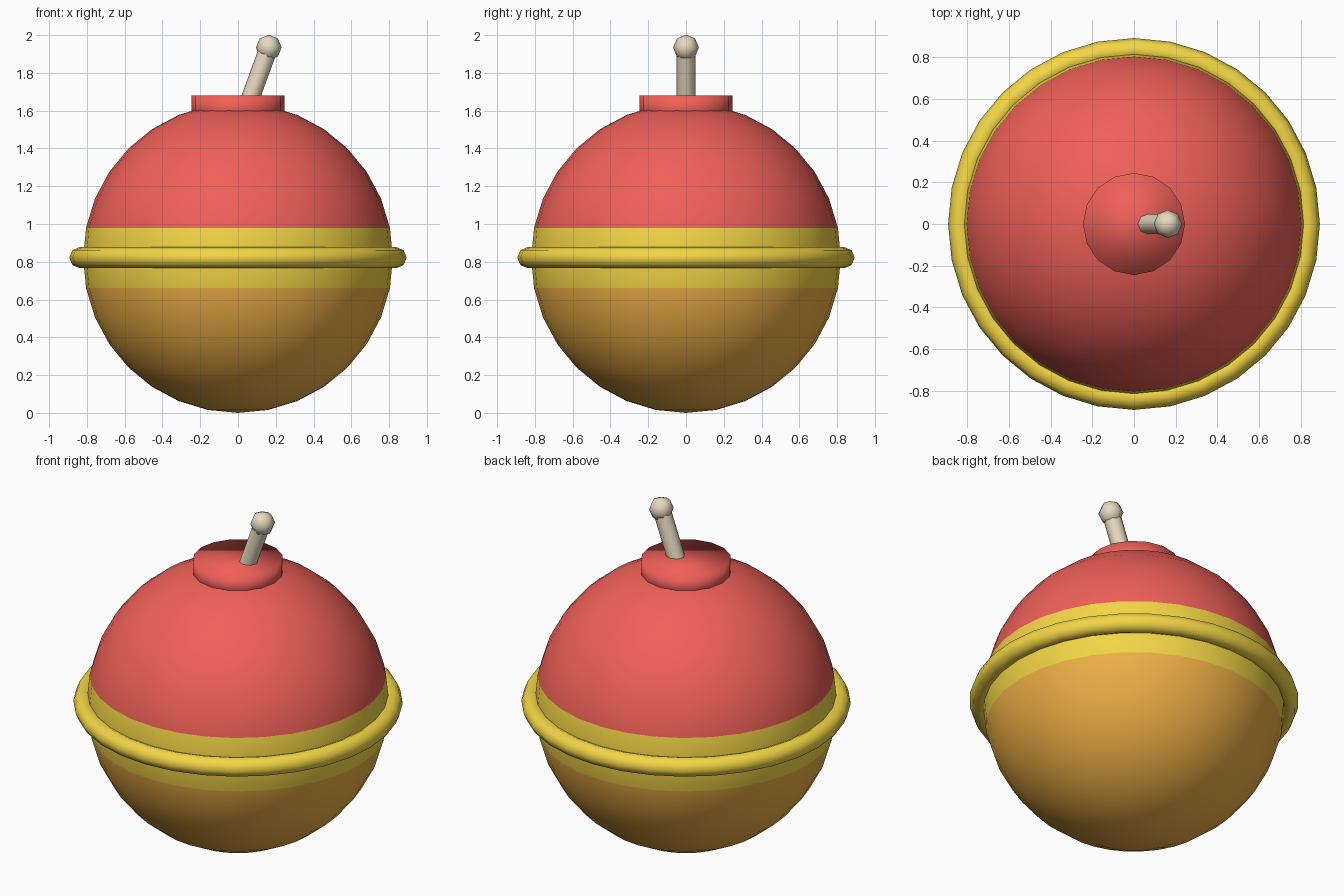
import bpy
from math import radians, sin, cos

if "Cube" in bpy.data.objects:
    bpy.data.objects.remove(bpy.data.objects["Cube"])


def material(name, rgb):
    # Convert display colour (0-255) to linear
    lin = [((c / 255 + 0.055) / 1.055) ** 2.4 for c in rgb]
    m = bpy.data.materials.new(name)
    m.diffuse_color = (*lin, 1)
    m.use_nodes = True
    m.node_tree.nodes["Principled BSDF"].inputs["Base Color"].default_value = m.diffuse_color
    return m


red = material("red", (240, 96, 88))
yellow = material("yellow", (244, 214, 70))
orange = material("orange", (240, 176, 70))
cream = material("cream", (232, 218, 192))


def finish(name, *mats):
    ob = bpy.context.object
    ob.name = name
    for m in mats:
        ob.data.materials.append(m)
    bpy.ops.object.shade_smooth()
    return ob


# Round body: red top, yellow band on the two middle rows, orange bottom
R = 0.82
bpy.ops.mesh.primitive_uv_sphere_add(segments=32, ring_count=16, radius=R, location=(0, 0, R))
body = finish("body", red, yellow, orange)
for p in body.data.polygons:
    z = p.center.z
    p.material_index = 1 if abs(z) < 0.15 else (0 if z > 0 else 2)

# Ring around the middle
bpy.ops.mesh.primitive_torus_add(major_segments=32, minor_segments=8, major_radius=0.837,
                                 minor_radius=0.056, location=(0, 0, 0.822))
finish("belt_ring", yellow)

# Short round cap, fully smooth-shaded
bpy.ops.mesh.primitive_cylinder_add(vertices=16, radius=0.245, depth=0.13, location=(0, 0, 1.615))
finish("cap", red)

# Leaning stem ending in the ball
tilt = radians(20)
ball = (0.163, 0, 1.934)
length = 0.36
bpy.ops.mesh.primitive_cylinder_add(
    vertices=8, radius=0.049, depth=length, rotation=(0, tilt, 0),
    location=(ball[0] - sin(tilt) * length / 2, 0, ball[2] - cos(tilt) * length / 2))
finish("stem", cream)
bpy.ops.object.shade_smooth_by_angle(angle=radians(50))

# Small ball tip
bpy.ops.mesh.primitive_uv_sphere_add(segments=8, ring_count=4, radius=0.068, location=ball)
finish("stem_ball", cream)
